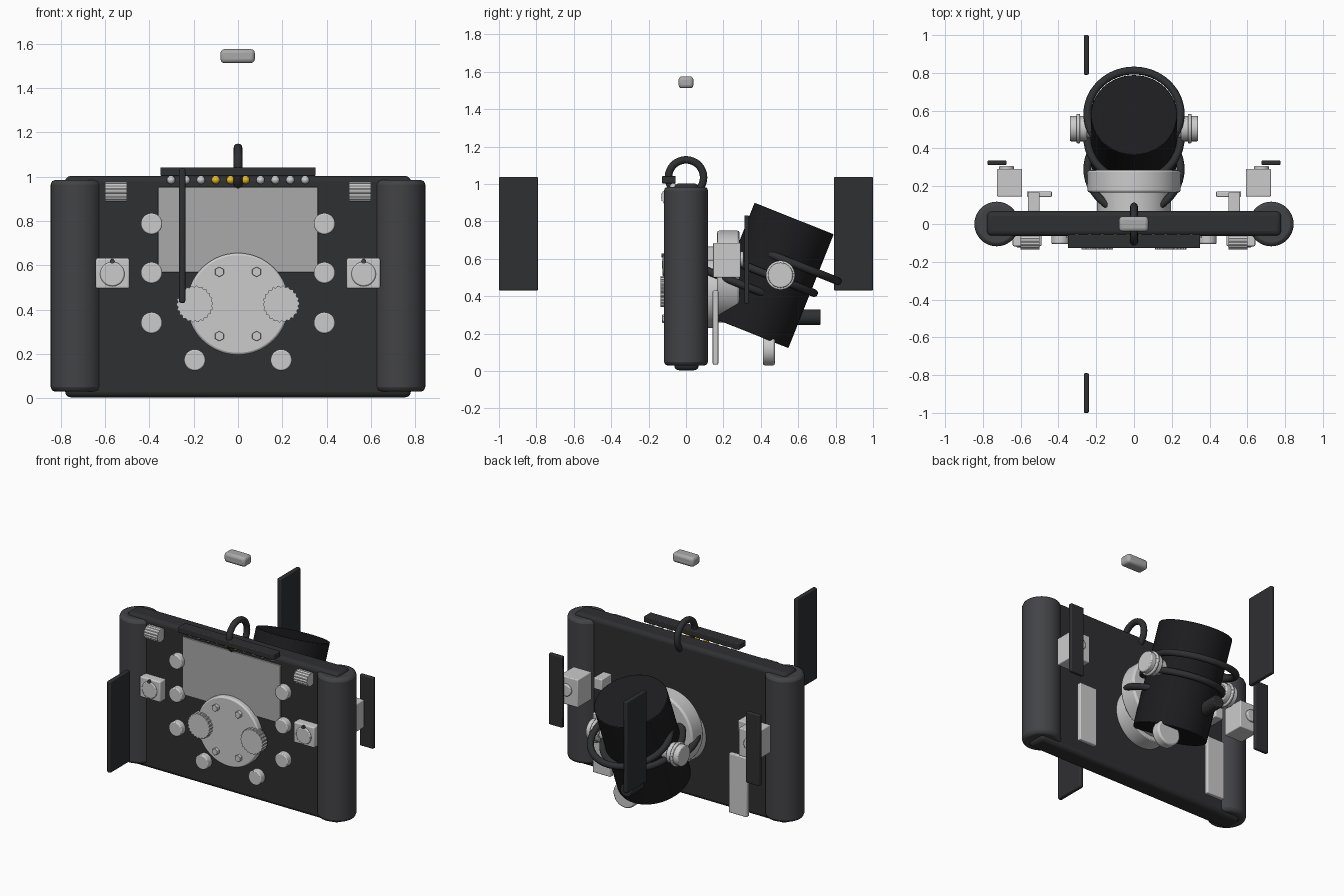
import bpy, bmesh, math
from mathutils import Vector

if "Cube" in bpy.data.objects:
    bpy.data.objects.remove(bpy.data.objects["Cube"])

def material(name, c):
    m = bpy.data.materials.new(name)
    m.diffuse_color = (*c, 1)
    m.use_nodes = True
    m.node_tree.nodes["Principled BSDF"].inputs["Base Color"].default_value = m.diffuse_color
    return m

BLACK = material("black", (0.012, 0.012, 0.014))
DARK = material("dark", (0.028, 0.029, 0.031))
GRIP = material("grip_grey", (0.055, 0.056, 0.062))
SCREEN = material("screen_grey", (0.4, 0.4, 0.4))
YELLOW = material("yellow", (0.8, 0.5, 0.02))
TILT = math.radians(-21.7)
AXES = {'X': (0, math.pi / 2, 0), 'Y': (math.pi / 2, 0, 0), 'Z': (0, 0, 0)}

def finish(o, name, mat=None, bevel=0, seg=3):
    o.name = name
    if mat:
        o.data.materials.append(mat)
    if bevel:
        b = o.modifiers.new("bevel", 'BEVEL')
        b.width, b.segments, b.limit_method = bevel, seg, 'ANGLE'
    bpy.ops.object.shade_smooth_by_angle(angle=math.radians(35))
    return o

def box(name, x, y, z, mat=None, bevel=0.006):
    """Box from (min, max) ranges."""
    bpy.ops.mesh.primitive_cube_add(size=1, location=[(a + b) / 2 for a, b in (x, y, z)])
    o = bpy.context.object
    o.scale = [b - a for a, b in (x, y, z)]
    bpy.ops.object.transform_apply(location=False, rotation=False)
    return finish(o, name, mat, bevel)

def cyl(name, loc, r, depth, axis='Y', mat=None, bevel=0.006, n=48, rot=None):
    bpy.ops.mesh.primitive_cylinder_add(vertices=n, radius=r, depth=depth, location=loc,
                                        rotation=rot or AXES[axis])
    return finish(bpy.context.object, name, mat, bevel, 2)

def torus(name, loc, R, r, rot, mat=None):
    bpy.ops.mesh.primitive_torus_add(major_radius=R, minor_radius=r, major_segments=48,
                                     minor_segments=12, location=loc, rotation=rot)
    return finish(bpy.context.object, name, mat)

def knurled(name, loc, r, depth, teeth, axis, cut=0.93):
    """Toothed knob extruded from a wavy outline."""
    bm = bmesh.new()
    n = teeth * 4
    ring = []
    for i in range(n):
        a = math.tau * i / n
        q = r * (1 if i % 4 < 2 else cut)
        ring.append(bm.verts.new((q * math.cos(a), q * math.sin(a), -depth / 2)))
    f = bm.faces.new(ring)
    top = bmesh.ops.extrude_face_region(bm, geom=[f])["geom"]
    bmesh.ops.translate(bm, vec=(0, 0, depth), verts=[v for v in top if isinstance(v, bmesh.types.BMVert)])
    bmesh.ops.recalc_face_normals(bm, faces=bm.faces)
    me = bpy.data.meshes.new(name)
    bm.to_mesh(me)
    bm.free()
    o = bpy.data.objects.new(name, me)
    o.location, o.rotation_euler = loc, AXES[axis]
    bpy.context.collection.objects.link(o)
    return o

def span(s, a, b):
    return tuple(sorted((s * a, s * b)))

# main plate, screen and hanging ring
box("body_plate", (-0.78, 0.78), (-0.063, 0.068), (0.004, 1.003), DARK, 0.025)
box("screen", (-0.36, 0.36), (-0.072, -0.05), (0.568, 0.952), SCREEN, 0.002)
torus("hanging_ring", (0, 0, 1.035), 0.094, 0.02, AXES['X'], DARK)

# light bar with indicator balls
box("light_bar", (-0.35, 0.35), (-0.128, -0.055), (1.003, 1.042), DARK, 0.005)
for i in range(10):
    bpy.ops.mesh.primitive_uv_sphere_add(segments=20, ring_count=12, radius=0.019,
                                         location=(-0.302 + i * 0.0672, -0.068, 0.985))
    finish(bpy.context.object, "indicator", YELLOW if i in (3, 4, 5) else None)

# front disc with hex bolts and toothed knobs
cyl("front_disc", (0, -0.08, 0.425), 0.23, 0.05, bevel=0.01, n=64)
for s in (-1, 1):
    for z in (0.57, 0.28):
        cyl("hex_bolt", (s * 0.084, -0.112, z), 0.023, 0.03, n=6, bevel=0.002)
    knurled("toothed_knob", (s * 0.195, -0.11, 0.425), 0.083, 0.05, 22, 'Y')

# parts mirrored left and right
for s in (-1, 1):
    cyl("side_grip", (s * 0.727, 0, 0.507), 0.118, 0.955, 'Z', GRIP, 0.02, 64)
    for x, z in ((0.39, 0.787), (0.39, 0.566), (0.39, 0.34), (0.195, 0.172)):
        cyl("front_button", (s * x, -0.08, z), 0.048, 0.05)
    knurled("corner_roller", (s * 0.55, -0.09, 0.93), 0.045, 0.1, 16, 'X')
    box("front_latch", span(s, 0.49, 0.642), (-0.118, -0.055), (0.495, 0.632), bevel=0.008)
    cyl("latch_dial", (s * 0.567, -0.115, 0.56), 0.055, 0.02)
    cyl("latch_pin", (s * 0.567, -0.12, 0.618), 0.011, 0.02, mat=GRIP, bevel=0, n=16)
    box("rear_block", span(s, 0.592, 0.725), (0.145, 0.292), (0.5, 0.685))
    cyl("rear_dial", (s * 0.675, 0.295, 0.6), 0.04, 0.025)
    box("rear_paddle", span(s, 0.675, 0.775), (0.312, 0.337), (0.36, 0.832), DARK)
    box("rear_slat", span(s, 0.435, 0.567), (0.143, 0.173), (0.035, 0.43))
    box("rear_stud", span(s, 0.5, 0.562), (0.065, 0.17), (0.59, 0.665))
    cyl("pivot_knob", (s * 0.295, 0.505, 0.512), 0.067, 0.09, 'X')
    cyl("pivot_flange", (s * 0.295, 0.505, 0.512), 0.078, 0.02, 'X')
    cyl("pivot_pin", (s * 0.23, 0.505, 0.512), 0.05, 0.1, 'X')

# rear mount
cyl("mount_base", (0, 0.115, 0.425), 0.195, 0.12, n=64)
cyl("mount_ring", (0, 0.226, 0.505), 0.246, 0.12, n=64, bevel=0.012)

# tilted barrel with offset wrap rings
cyl("barrel", (0, 0.457, 0.511), 0.2275, 0.655, mat=BLACK, n=64, bevel=0.004, rot=(TILT, 0, 0))
for y, z in ((0.583, 0.572), (0.455, 0.508), (0.29, 0.465)):
    torus("wrap_ring", (0, y, z), 0.247, 0.021, (TILT, 0, 0), DARK)
cyl("barrel_plug", (-0.06, 0.635, 0.288), 0.042, 0.17, mat=DARK)
cyl("lower_disc", (0.12, 0.443, 0.115), 0.085, 0.064, bevel=0.01)

# detached pieces
for s in (-1, 1):
    box("side_panel", (-0.266, -0.238), span(s, 0.79, 1.0), (0.43, 1.037), DARK, 0.008)
box("floating_cap", (-0.079, 0.076), (-0.04, 0.04), (1.512, 1.575), SCREEN, 0.018)
